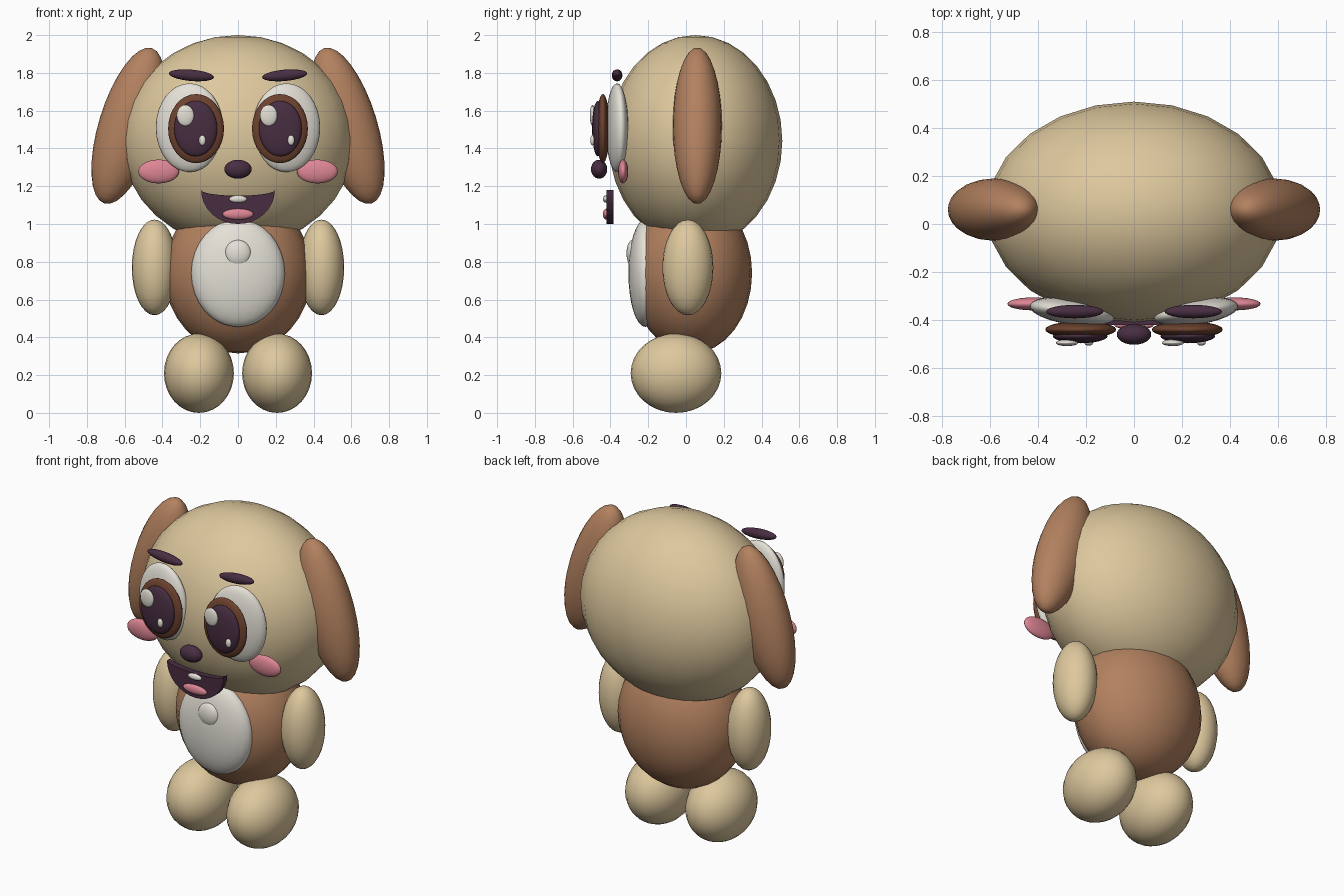
import bpy, bmesh, math
from mathutils import Matrix, Vector

cube = bpy.data.objects.get("Cube")
if cube:
    bpy.data.objects.remove(cube, do_unlink=True)


def material(name, rgb):
    m = bpy.data.materials.new(name)
    m.use_nodes = True
    m.diffuse_color = (*rgb, 1)
    m.node_tree.nodes["Principled BSDF"].inputs["Base Color"].default_value = (*rgb, 1)
    return m


TAN = material("tan fur", (0.73, 0.58, 0.34))
BROWN = material("brown fur", (0.45, 0.22, 0.115))
IRIS = material("iris brown", (0.155, 0.055, 0.028))
DARK = material("dark plum", (0.065, 0.027, 0.053))
PINK = material("pink", (0.73, 0.24, 0.30))
WHITE = material("soft white", (0.78, 0.75, 0.68))


def finish(name, bm, mat):
    mesh = bpy.data.meshes.new(name)
    bm.to_mesh(mesh)
    bm.free()
    mesh.materials.append(mat)
    obj = bpy.data.objects.new(name, mesh)
    bpy.context.collection.objects.link(obj)
    return obj


def blob(name, mat, centre, radii, tilt=0, yaw=0):
    """Smooth ellipsoid; tilt turns it about y, yaw about z (degrees)."""
    bm = bmesh.new()
    bmesh.ops.create_uvsphere(bm, u_segments=24, v_segments=16, radius=1)
    place = (Matrix.Translation(centre)
             @ Matrix.Rotation(math.radians(yaw), 4, "Z")
             @ Matrix.Rotation(math.radians(tilt), 4, "Y")
             @ Matrix.Diagonal((*radii, 1)))
    bmesh.ops.transform(bm, matrix=place, verts=bm.verts)
    for f in bm.faces:
        f.smooth = True
    return finish(name, bm, mat)


def pair(name, mat, centre, radii, tilt=0, yaw=0):
    """One ellipsoid on each side."""
    x, y, z = centre
    for side, s in (("left", 1), ("right", -1)):
        blob(f"{side}_{name}", mat, (s * x, y, z), radii, s * tilt, s * yaw)


# Head and body
blob("head", TAN, (0, 0.05, 1.44), (0.615, 0.46, 0.56))
blob("body", BROWN, (0, 0.03, 0.74), (0.39, 0.32, 0.425))
blob("belly_patch", WHITE, (0, -0.215, 0.74), (0.248, 0.09, 0.285))
blob("belly_button", WHITE, (0, -0.285, 0.845), (0.07, 0.03, 0.07))

# Limbs and ears
pair("arm", TAN, (0.442, 0.01, 0.77), (0.12, 0.135, 0.253))
pair("foot", TAN, (0.207, -0.053, 0.21), (0.185, 0.24, 0.21))
pair("ear", BROWN, (0.582, 0.06, 1.52), (0.155, 0.13, 0.43), tilt=-17)

# Eyes, brows and cheeks
pair("eye_white", WHITE, (0.257, -0.365, 1.51), (0.18, 0.055, 0.235), yaw=8)
pair("iris", IRIS, (0.222, -0.44, 1.505), (0.148, 0.035, 0.183))
pair("pupil", DARK, (0.224, -0.467, 1.505), (0.114, 0.03, 0.147))
pair("brow", DARK, (0.247, -0.365, 1.787), (0.12, 0.028, 0.03), tilt=-5)
pair("cheek", PINK, (0.42, -0.333, 1.278), (0.108, 0.027, 0.063))

# Eye highlights fall on the same side in both eyes
for side, big, small in (("left", 0.162, 0.281), ("right", -0.279, -0.189)):
    blob(f"{side}_large_glint", WHITE, (big, -0.495, 1.575), (0.046, 0.014, 0.056))
    blob(f"{side}_small_glint", WHITE, (small, -0.495, 1.443), (0.018, 0.012, 0.027))

blob("nose", DARK, (0, -0.46, 1.29), (0.072, 0.043, 0.05))

# Mouth: thick smile with a sagging top edge and rounded bottom
steps = 16
angles = [math.pi * i / steps for i in range(steps + 1)]
outline = [(-0.195 * math.cos(a), 1.18 - 0.18 * math.sin(a)) for a in angles]
outline += [(0.195 * math.cos(a), 1.18 - 0.03 * math.sin(a)) for a in angles[1:-1]]
bm = bmesh.new()
face = bm.faces.new([bm.verts.new((x, -0.42, z)) for x, z in outline])
grown = bmesh.ops.extrude_face_region(bm, geom=[face])["geom"]
bmesh.ops.translate(bm, vec=Vector((0, 0.037, 0)),
                    verts=[v for v in grown if isinstance(v, bmesh.types.BMVert)])
bmesh.ops.recalc_face_normals(bm, faces=bm.faces)
finish("mouth", bm, DARK)

blob("tooth", WHITE, (0, -0.425, 1.132), (0.047, 0.014, 0.019))
blob("tongue", PINK, (0, -0.422, 1.052), (0.082, 0.018, 0.029))
